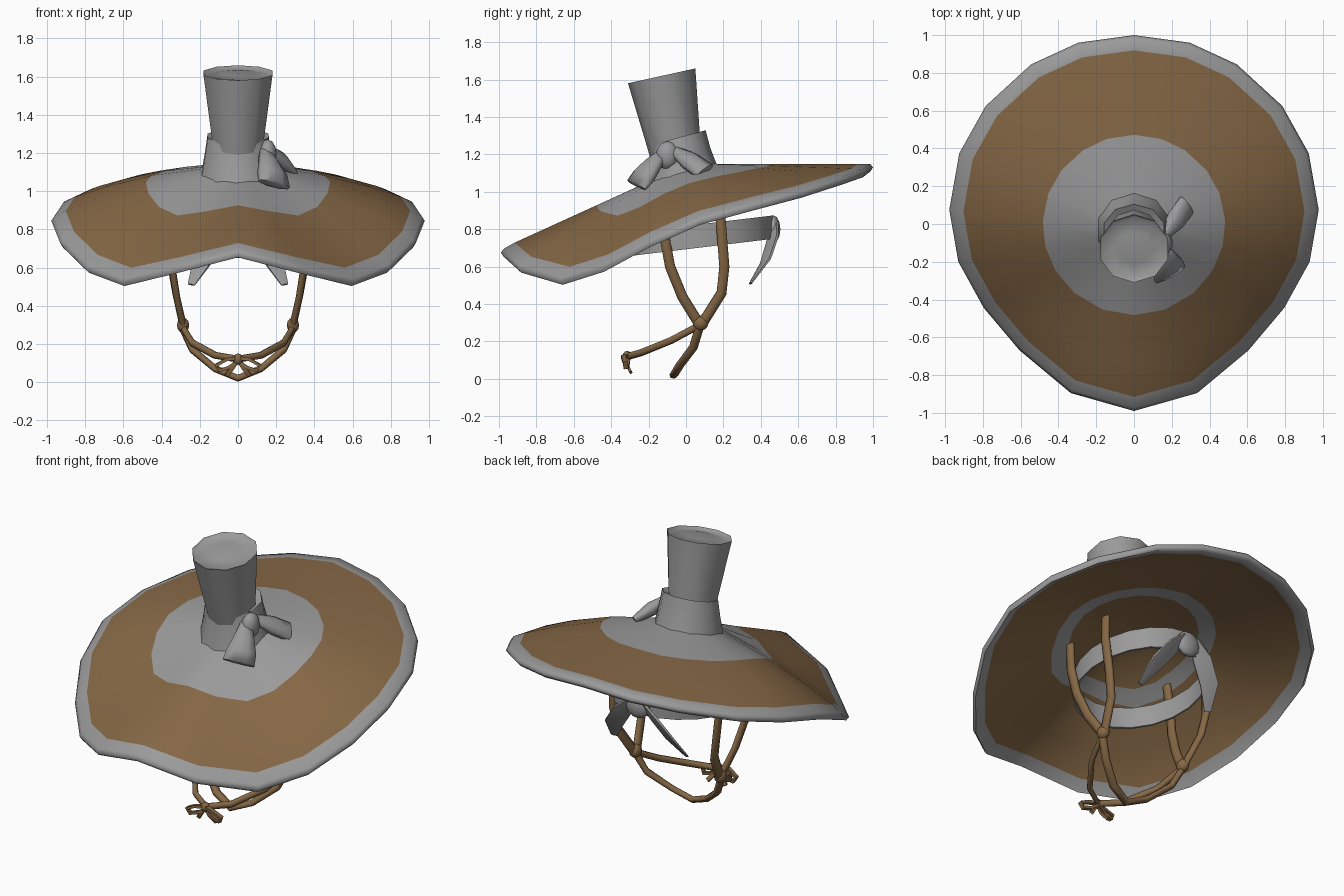
import bpy, bmesh, math
from mathutils import Vector as V

if "Cube" in bpy.data.objects:
    bpy.data.objects.remove(bpy.data.objects["Cube"])


def material(name, rgb):
    m = bpy.data.materials.new(name)
    m.diffuse_color = (*rgb, 1)
    m.use_nodes = True
    m.node_tree.nodes["Principled BSDF"].inputs["Base Color"].default_value = m.diffuse_color
    return m


GRAY = material("gray cloth", (0.33, 0.325, 0.33))
BROWN = material("woven brown", (0.235, 0.137, 0.06))


def loft(name, rings, mats, strip_mats=None, caps=(None, None), closed=False):
    """Skin a list of equal-length point rings; strip_mats gives a material per strip."""
    bm = bmesh.new()
    vr = [[bm.verts.new(p) for p in r] for r in rings]
    n = len(rings[0])
    pairs = list(zip(vr, vr[1:])) + ([(vr[-1], vr[0])] if closed else [])
    for i, (a, b) in enumerate(pairs):
        for k in range(n):
            f = bm.faces.new((a[k], a[(k + 1) % n], b[(k + 1) % n], b[k]))
            f.material_index = strip_mats[i] if strip_mats else 0
    for r, c in ((vr[0], caps[0]), (vr[-1], caps[1])):
        if c is not None:
            bm.faces.new(r).material_index = c
    bmesh.ops.recalc_face_normals(bm, faces=bm.faces)
    me = bpy.data.meshes.new(name)
    bm.to_mesh(me)
    bm.free()
    for m in mats:
        me.materials.append(m)
    ob = bpy.data.objects.new(name, me)
    bpy.context.collection.objects.link(ob)
    return ob


def sweep(name, path, sizes, side, mat, n=6):
    """Flat oval section (half width, half thickness) swept along a path."""
    pts = [V(p) for p in path]
    rings = []
    for i, p in enumerate(pts):
        t = (pts[min(i + 1, len(pts) - 1)] - pts[max(i - 1, 0)]).normalized()
        s = V(side)
        s = (s - t * s.dot(t)).normalized()
        u = t.cross(s)
        w, h = sizes[i] if isinstance(sizes, list) else sizes
        rings.append([p + s * w * math.cos(2 * math.pi * (k + .5) / n)
                      + u * h * math.sin(2 * math.pi * (k + .5) / n) for k in range(n)])
    return loft(name, rings, [mat], caps=(0, 0))


def ball(name, loc, scale, mat):
    bpy.ops.mesh.primitive_uv_sphere_add(segments=10, ring_count=6, radius=1, location=loc)
    ob = bpy.context.object
    ob.name = name
    ob.scale = scale
    ob.data.materials.append(mat)
    return ob


def oval(cy, rx, ry, z, slope, n):
    """Tilted oval ring; height changes with y by slope."""
    return [V((rx * math.sin(a), cy + ry * math.cos(a), z + slope * ry * math.cos(a)))
            for a in (2 * math.pi * k / n for k in range(n))]


# Brim: rim corners of one half, from back to front
RIM = [(0, 1, 1.15), (.295, .96, 1.12), (.545, .845, 1.08), (.785, .625, 1.01), (.925, .375, .945),
       (.978, .075, .865), (.93, -.2, .745), (.795, -.445, .615), (.605, -.67, .545),
       (.335, -.895, .61), (0, -.99, .695)]


def brim_ring(r=None, f=None, dz=0.0, grow=0.0):
    out = []
    for k in range(20):
        j = min(k, 20 - k)
        rim = V(RIM[j])
        if k > 10:
            rim.x = -rim.x
        R = rim.xy.length
        sa, ca = rim.x / R, rim.y / R
        base = V((.19 * sa, -.03 + .18 * ca, 1.10 + .05 * ca))
        rim += V((sa, ca, 0)) * grow
        t = f if r is None else (r + .014 * ca - .185) / (R - .185)
        p = base.lerp(rim, t)
        p.z += dz + .035 * sa ** 2 * math.sin(math.pi * min(1, max(0, t)))
        out.append(p)
    return out


loft("brim", [brim_ring(f=0), brim_ring(r=.48), brim_ring(f=.7), brim_ring(f=.905),
              brim_ring(f=1, grow=-.015), brim_ring(f=1, dz=-.02),
              brim_ring(f=1, dz=-.042, grow=-.015), brim_ring(f=.905, dz=-.03),
              brim_ring(f=.7, dz=-.025), brim_ring(r=.46, dz=-.02),
              brim_ring(r=.365, dz=-.02), brim_ring(f=0, dz=-.02)],
     [GRAY, BROWN], [0, 1, 1, 0, 0, 0, 0, 1, 1, 0, 1], caps=(None, 1))

# Collar flaring from the brim, folded in to meet the crown
loft("crown_collar", [oval(-.03, .20, .195, 1.09, .28, 10), oval(-.035, .182, .165, 1.19, .27, 10),
                      oval(-.04, .167, .145, 1.29, .27, 10), oval(-.06, .13, .12, 1.27, .25, 10)],
     [GRAY])

# Tall crown leaning forward, with shallow dished top
loft("crown", [oval(-.04, .13, .13, 1.14, .25, 10), oval(-.065, .14, .14, 1.26, .22, 10),
               oval(-.13, .19, .18, 1.62, .22, 10), oval(-.13, .175, .165, 1.605, .22, 10),
               oval(-.13, .09, .085, 1.617, .22, 10)],
     [GRAY], caps=(0, 0))

# Bow on the right side of the crown
ball("side_bow_knot", (.155, -.10, 1.195), (.05, .062, .076), GRAY)
sweep("side_bow_front_loop", [(.14, -.12, 1.21), (.165, -.18, 1.14), (.18, -.225, 1.085), (.19, -.265, 1.035)],
      [(.035, .025), (.065, .045), (.09, .05), (.098, .025)], (.18, .1, -.05), GRAY, 8)
sweep("side_bow_back_loop", [(.16, -.06, 1.22), (.22, .02, 1.165), (.28, .10, 1.11)],
      [(.03, .022), (.058, .042), (.064, .022)], (.06, -.06, -.06), GRAY, 8)

# Head band under the brim, thin walled
loft("head_band", [oval(.06, .345, .395, .70, .12, 20), oval(.06, .355, .41, .70, .12, 20),
                   oval(.06, .355, .41, .825, .12, 20), oval(.06, .345, .395, .825, .12, 20)],
     [GRAY], closed=True)
ball("band_bow_knot", (0, .465, .80), (.08, .04, .075), GRAY)

STRAP = (.031, .018)
for s, tag in ((1, "right"), (-1, "left")):
    def mx(pts):
        return [(s * x, y, z) for x, y, z in pts]
    # Ribbon tails at the back of the band
    sweep("band_tail_" + tag, mx([(.03, .475, .83), (.11, .46, .74), (.19, .425, .63), (.245, .345, .51)]),
          [(.03, .012), (.06, .014), (.06, .012), (.022, .006)], (s * .5, .45, .4), GRAY)
    # Two straps hanging from the brim to a knot
    sweep("front_strap_" + tag, mx([(.35, -.135, .93), (.36, -.115, .76), (.345, -.085, .6),
                                    (.32, -.02, .44), (.29, .06, .31)]),
          STRAP, (0, 1, 0), BROWN)
    sweep("back_strap_" + tag, mx([(.352, .175, .97), (.365, .187, .83), (.35, .205, .6),
                                   (.325, .19, .46), (.29, .09, .30)]),
          STRAP, (0, 1, 0), BROWN)
    ball("strap_knot_" + tag, (s * .288, .078, .298), (.034, .042, .04), BROWN)
    # Cord from the knot forward to the front bow
    sweep("front_cord_" + tag, mx([(.285, .06, .28), (.24, -.08, .205), (.12, -.24, .14), (0, -.31, .12)]),
          (.02, .016), (0, 0, 1), BROWN)
    # Front bow loops and tails
    sweep("front_bow_loop_" + tag, mx([(0, -.315, .125), (.06, -.335, .118), (.115, -.325, .088),
                                      (.1, -.32, .06), (.05, -.315, .075), (0, -.31, .11)]),
          (.018, .012), (0, 1, 0), BROWN, 4)
    sweep("front_bow_tail_" + tag, mx([(0, -.315, .12), (.03, -.315, .075), (.06, -.295, .035)]),
          (.017, .01), (1, 0, 0), BROWN, 4)

# Chin cord and front bow knot
half = [(.285, .07, .27), (.24, .04, .17), (.12, -.035, .07)]
sweep("chin_cord", half + [(0, -.065, .02)] + [(-x, y, z) for x, y, z in reversed(half)],
      (.025, .019), (0, 1, .3), BROWN)
ball("front_bow_knot", (0, -.315, .12), (.026, .024, .03), BROWN)

# Smooth shading with sharp creases kept
bpy.ops.object.select_all(action='SELECT')
bpy.context.view_layer.objects.active = bpy.data.objects["brim"]
bpy.ops.object.shade_smooth_by_angle(angle=math.radians(75))
